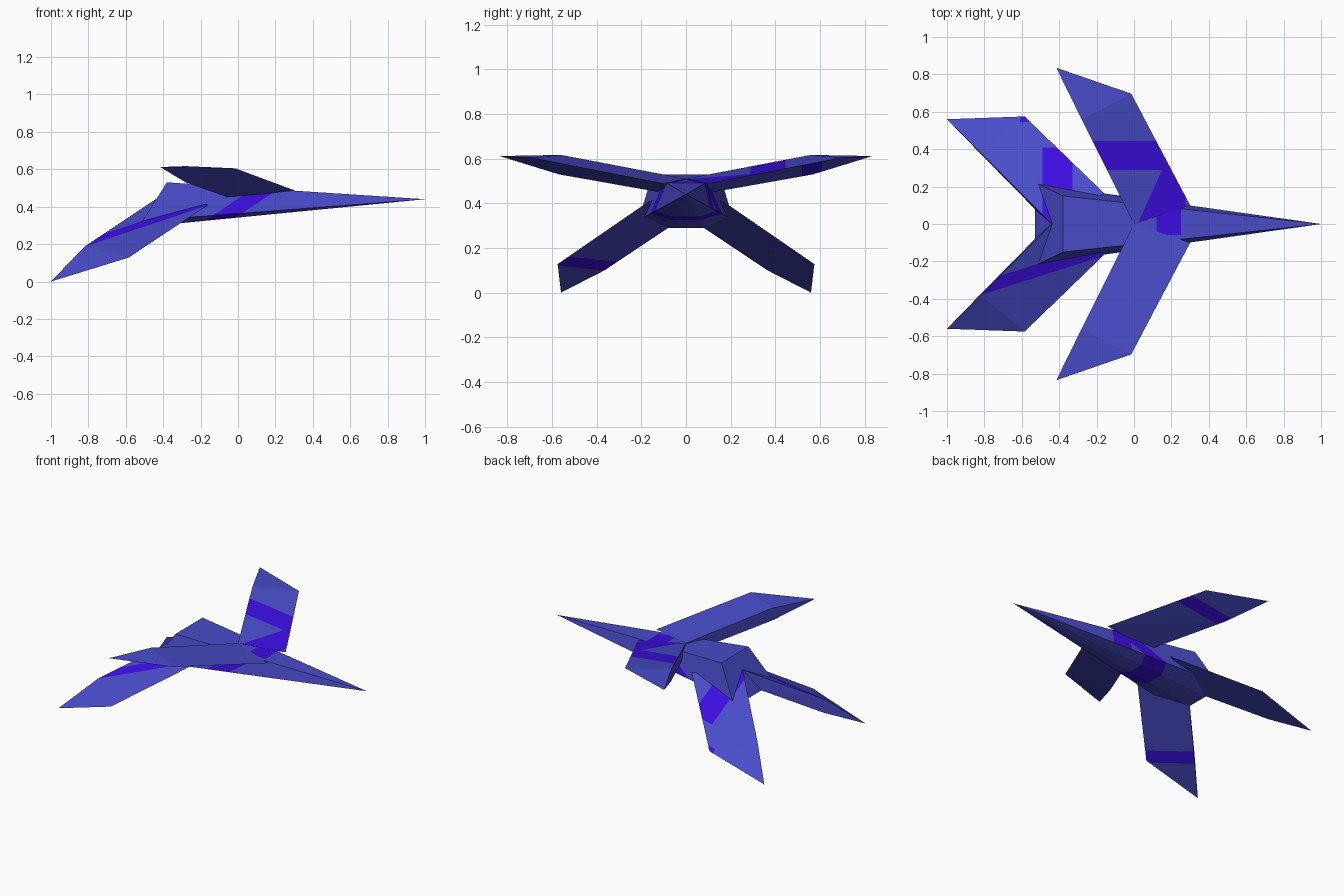
import bpy, bmesh
from mathutils import Vector

if "Cube" in bpy.data.objects:
    bpy.data.objects.remove(bpy.data.objects["Cube"])


def material(name, rgb):
    m = bpy.data.materials.new(name)
    m.diffuse_color = (*rgb, 1)
    m.use_nodes = True
    m.node_tree.nodes["Principled BSDF"].inputs["Base Color"].default_value = m.diffuse_color
    return m


BLUE = material("hull blue", (0.066, 0.072, 0.58))
VIOLET = material("marking violet", (0.045, 0.004, 0.74))


def hull_part(name, points, patches=()):
    """Convex faceted solid; each patch = (list of half-spaces, facing test)."""
    bm = bmesh.new()
    for p in points:
        bm.verts.new(p)
    bmesh.ops.convex_hull(bm, input=bm.verts[:])
    bmesh.ops.recalc_face_normals(bm, faces=bm.faces[:])
    for planes, facing in patches:
        # cut along the border of the marking, then paint the inside
        for a, b, c, d in planes:
            n = Vector((a, b, c))
            bmesh.ops.bisect_plane(bm, geom=bm.verts[:] + bm.edges[:] + bm.faces[:],
                                   plane_co=n * (d / n.length_squared), plane_no=n)
        bm.normal_update()
        for f in bm.faces:
            q = f.calc_center_median()
            if facing(f.normal) and all(Vector(p[:3]).dot(q) < p[3] for p in planes):
                f.material_index = 1
    me = bpy.data.meshes.new(name)
    bm.to_mesh(me)
    bm.free()
    me.materials.append(BLUE)
    me.materials.append(VIOLET)
    ob = bpy.data.objects.new(name, me)
    bpy.context.collection.objects.link(ob)


def up(n):
    return n.z > 0.1


def down(n):
    return n.z < -0.1


def side(n):
    return abs(n.y) > 0.3 or n.z < -0.3


# Fuselage: long pyramid from a slanted six-sided stern to the nose
stern = [(-0.38, 0.15, 0.53), (-0.51, 0.213, 0.325), (-0.53, 0.08, 0.29)]
hull_part("fuselage",
          [(1, 0, 0.44)] + [(x, s * y, z) for x, y, z in stern for s in (1, -1)],
          [([(-1, 0, 1.5, 0.665), (1, 0, -1.5, -0.525)], side),
           ([(-1, 0, 0, -0.12), (1, 0, 0, 0.25), (0, -1, 0, 0.06)], up)])

# Wings: triangular prisms swept back, ending in a pointed tip
upper = [(0.30, 0.10, 0.488), (0, 0, 0.51), (-0.04, 0.09, 0.445),
         (-0.28, 0.56, 0.617), (-0.28, 0.57, 0.53), (-0.015, 0.697, 0.605),
         (-0.415, 0.835, 0.612)]
lower = [(-0.16, 0.165, 0.41), (-0.44, 0, 0.44), (-0.53, 0.08, 0.29),
         (-0.82, 0.38, 0.187), (-0.81, 0.365, 0.10), (-0.585, 0.575, 0.128),
         (-1, 0.56, 0)]

upper_marks = {
    1: [([(0, -1, 0, -0.29), (0, 1, 0, 0.445)], up),
        ([(-1, 0.45, 0, -0.02), (0, 1, 0, 0.29), (1, 0, 0, 0.275)], up),
        ([(0, -1, 0, -0.52), (0, 1, 0, 0.61)], down)],
    -1: []}
lower_marks = {
    1: [([(-1, 0, 0, 0.49), (1, 0, 0, -0.33), (0, 1, 0, 0.41)], up),
        ([(-1, 0, 0, 0.61), (0, -1, 0, -0.545)], up)],
    -1: [([(-0.318, 1, 0, -0.05), (0.318, -1, 0, 0.119)], up),
         ([(-1, -1, 0, 1.18), (1, 1, 0, -1.06)], down)]}

for s, label in ((1, "far"), (-1, "near")):
    hull_part(label + "_upper_wing", [(x, s * y, z) for x, y, z in upper], upper_marks[s])
    hull_part(label + "_lower_wing", [(x, s * y, z) for x, y, z in lower], lower_marks[s])
